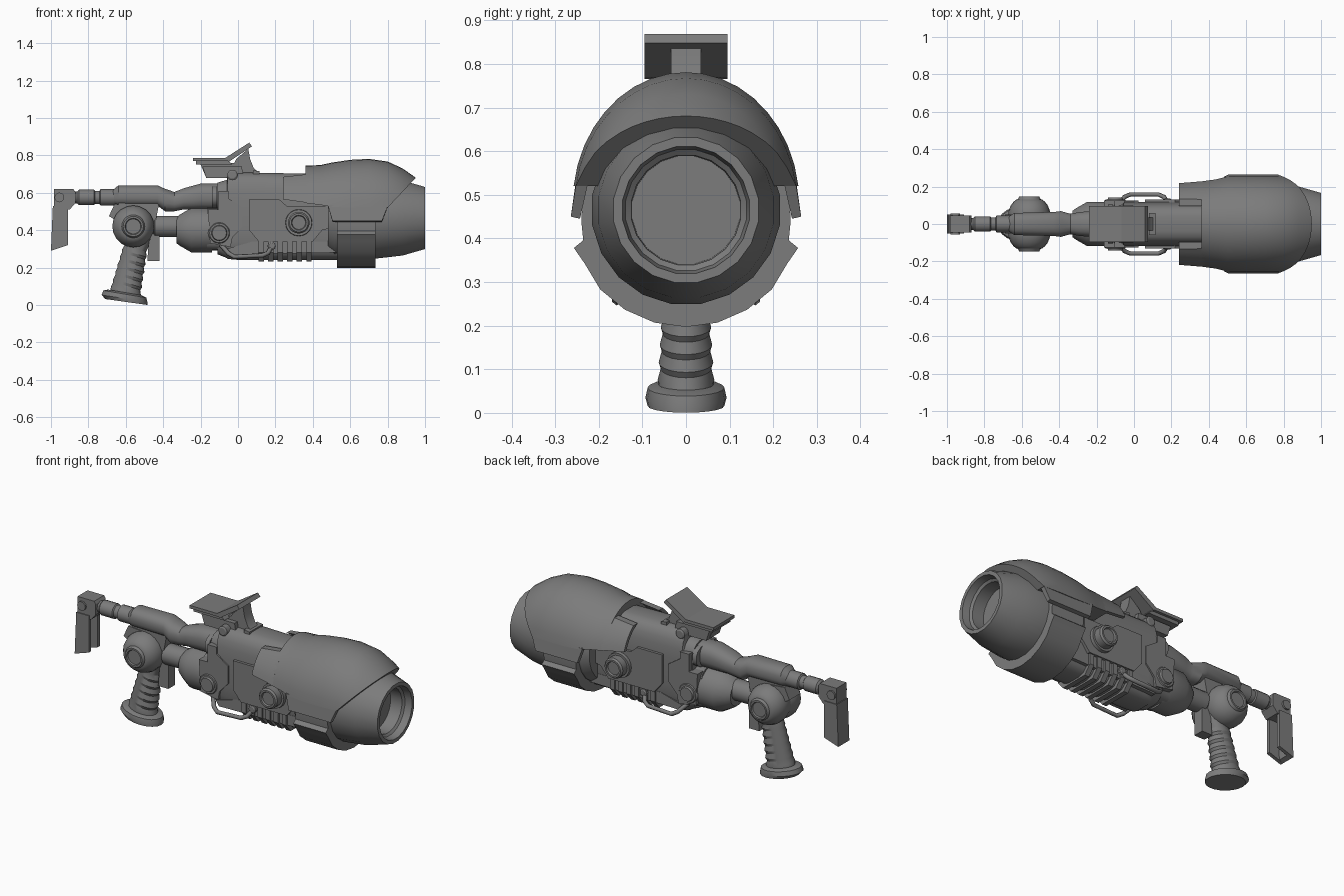
import bpy, bmesh
from math import sin, cos, asin, pi, radians, copysign
from mathutils import Vector

if "Cube" in bpy.data.objects:
    bpy.data.objects.remove(bpy.data.objects["Cube"])


def finish(name, bm, mirror=False):
    bmesh.ops.recalc_face_normals(bm, faces=bm.faces[:])
    me = bpy.data.meshes.new(name)
    bm.to_mesh(me)
    bm.free()
    ob = bpy.data.objects.new(name, me)
    bpy.context.collection.objects.link(ob)
    if mirror:
        ob.modifiers.new("mirror", 'MIRROR').use_axis = (False, True, False)
    return ob


def loft_bm(rings):
    bm = bmesh.new()
    vs = [[bm.verts.new(p) for p in r] for r in rings]
    n = len(rings[0])
    for a, b in zip(vs, vs[1:]):
        for i in range(n):
            j = (i + 1) % n
            bm.faces.new((a[i], a[j], b[j], b[i]))
    bm.faces.new(vs[0])
    bm.faces.new(vs[-1])
    return bm


def loft(name, rings, mirror=False):
    return finish(name, loft_bm(rings), mirror)


def prism(name, prof, y0, y1, mirror=False):
    return loft(name, [[(x, y, z) for x, z in prof] for y in (y0, y1)], mirror)


def oval(x, zlo, zhi, hw, n=20, p=1.0):
    c, h = (zlo + zhi) / 2, (zhi - zlo) / 2
    f = lambda v: copysign(abs(v) ** p, v)
    return [(x, hw * f(cos(2 * pi * (i + .5) / n)), c + h * f(sin(2 * pi * (i + .5) / n)))
            for i in range(n)]


def turn_x(name, zc, prof, n=20):
    return loft(name, [oval(x, zc - r, zc + r, r, n) for x, r in prof])


def turn_y(name, xc, zc, prof, n=20):
    return loft(name, [[(xc + r * cos(2 * pi * i / n), y, zc + r * sin(2 * pi * i / n))
                        for i in range(n)] for y, r in prof], True)


# Barrel with hollow muzzle
turn_x("barrel", .465, [(.48, .19), (.52, .215), (.75, .218), (.88, .203), (1, .168), (1, .147),
                        (.96, .14), (.95, .127), (.88, .125)])

# Upper shroud, front end cut on a slant
ZC = .48


def arc(x, ry, rz, z0, z1=None, n=18):
    a0 = asin((z0 - ZC) / rz)
    a1 = pi - a0 if z1 is None else asin((z1 - ZC) / rz)
    return [(x, ry * cos(a0 + (a1 - a0) * i / n), ZC + rz * sin(a0 + (a1 - a0) * i / n))
            for i in range(n + 1)]


bm = loft_bm([arc(*s) for s in [
    (.36, .235, .265, .545), (.44, .244, .268, .535), (.5, .257, .281, .525), (.6, .26, .296, .52),
    (.7, .26, .301, .52), (.8, .255, .287, .52), (.88, .232, .25, .52), (.98, .19, .18, .52)]])
bmesh.ops.bisect_plane(bm, geom=bm.verts[:] + bm.edges[:] + bm.faces[:], plane_co=(.95, 0, .68),
                       plane_no=Vector((.16, 0, -.15)).normalized(), clear_outer=True)
bmesh.ops.holes_fill(bm, edges=[e for e in bm.edges if e.is_boundary], sides=0)
finish("shroud", bm)

# Rear side panels of the shroud, and its hanging side flaps
loft("shroud_rear_panel", [arc(x, ry, rz, zb, zt, 6) + arc(x, ry - .02, rz - .02, zb, zt, 6)[::-1]
                           for x, ry, rz, zb, zt in [(.24, .232, .25, .565, .685),
                                                     (.38, .237, .265, .545, .70)]], True)
loft("shroud_flap", [[(.48, .225, .535), (.80, .225, .525), (.80, .252, .525), (.48, .252, .535)],
                     [(.505, .243, .445), (.77, .243, .445), (.77, .264, .45), (.505, .264, .45)]], True)

# Lower barrel guard with pointed lips, and the wall above it
rings = []
for x in (.53, .735):
    lip = [(.235, .396), (.257, .378)]
    out = [(.268 * cos(a), .465 + .268 * sin(a))
           for a in [radians(-27 - 126 * i / 8) for i in range(9)]]
    inn = [(.205 * cos(a), .465 + .205 * sin(a))
           for a in [radians(-155 + 130 * i / 8) for i in range(9)]]
    sec = lip + [(.232, .342)] + out[1:-1] + [(-.232, .342)] + [(-y, z) for y, z in lip[::-1]] + inn
    rings.append([(x, y, z) for y, z in sec])
loft("lower_guard", rings)
loft("guard_wall", [[(x, .19, .38), (x, .235, .39), (x, .24, .44), (x, .235, .53), (x, .19, .53)]
                    for x in (.53, .735)], True)

# Main body and raised side panels
loft("body_rear", [oval(x, .29, .52, w, 24, .55) for x, w in [(-.165, .10), (-.10, .11)]])
loft("body", [oval(x, a, b, w, 24, .55) for x, a, b, w in [
    (-.11, .27, .655, .10), (-.06, .25, .67, .115), (-.055, .245, .71, .118),
    (.0, .24, .71, .118), (.53, .24, .70, .118)]])
prism("rear_side_panel", [(-.16, .51), (-.105, .51), (-.105, .61), (-.05, .61), (-.05, .57),
                          (.025, .52), (.025, .42), (-.03, .36), (-.04, .31), (-.15, .33)],
      .05, .125, True)
prism("front_side_panel", [(.06, .565), (.22, .565), (.26, .53), (.53, .53), (.53, .42),
                           (.45, .40), (.40, .34), (.11, .34), (.06, .40)], .05, .132, True)
prism("lower_side_rail", [(-.06, .30), (.08, .34), (.53, .34), (.53, .28), (-.04, .27)], .04, .115, True)

# Cooling ribs underneath
for i in range(6):
    x = .11 + .051 * i
    loft("cooling_rib", [[(x + d, y, z) for y, z in [
        (-.125, .34), (-.125, .28), (-.085, .232), (.085, .232), (.125, .28), (.125, .34)]]
        for d in (0, .028)])

# Side knobs and small bolts
turn_y("rear_knob", -.10, .385, [(.08, .06), (.12, .06), (.13, .052), (.13, .042), (.142, .038)])
turn_y("front_knob", .325, .44, [(.10, .075), (.15, .07), (.15, .058), (.19, .058), (.2, .05),
                                 (.2, .04), (.19, .036)])
turn_y("top_bolt", -.03, .695, [(.04, .028), (.095, .028), (.10, .02)], 12)

# Side carry bars
cu = bpy.data.curves.new("carry_bar", 'CURVE')
cu.dimensions, cu.bevel_depth, cu.bevel_resolution, cu.use_fill_caps = '3D', .012, 1, True
for s in (-1, 1):
    sp = cu.splines.new('POLY')
    pts = [(-.09, .10, .32), (-.05, .145, .275), (-.02, .158, .258), (.13, .158, .265),
           (.16, .145, .278), (.19, .10, .33)]
    sp.points.add(len(pts) - 1)
    for p, (x, y, z) in zip(sp.points, pts):
        p.co = (x, s * y, z, 1)
bpy.context.collection.objects.link(bpy.data.objects.new("carry_bar", cu))
turn_y("bar_clamp", .18, .315, [(.09, .022), (.13, .022), (.135, .015)], 10)

# Sight: pedestal, plates and tilted screen
prism("sight_pedestal", [(-.2, .75), (-.17, .68), (.11, .68), (.11, .71), (.085, .73), (.065, .78),
                         (.055, .835), (-.01, .78), (-.02, .76)], -.034, .034)
prism("sight_foot", [(-.19, .74), (-.17, .68), (.03, .68), (.02, .74)], -.06, .06)
prism("sight_stop", [(.08, .72), (.08, .69), (.115, .69), (.115, .715)], -.06, .06)
prism("sight_plate", [(-.24, .77), (-.24, .787), (-.06, .787), (-.04, .77)], -.095, .095)
prism("sight_plate_lower", [(-.225, .75), (-.225, .772), (-.05, .772), (-.03, .75)], -.08, .08)
prism("sight_screen", [(-.07, .785), (.06, .868), (.075, .848), (-.05, .765)], -.095, .095)

# Rear chamber, neck and upper tube
turn_x("rear_chamber", .40, [(-.33, .07), (-.31, .085), (-.25, .12), (-.14, .12)])
turn_x("neck", .42, [(-.52, .05), (-.45, .05), (-.445, .058), (-.30, .058)], 16)
loft("upper_tube", [oval(x, a, b, w, 16, .8) for x, a, b, w in [
    (-.67, .54, .615, .04), (-.64, .53, .64, .06), (-.43, .53, .64, .065), (-.39, .50, .622, .07),
    (-.34, .50, .605, .055), (-.29, .51, .625, .065), (-.2, .51, .65, .072), (-.05, .51, .65, .072)]])
loft("collar", [oval(x, .515, .642, .105, 16, .8) for x in (-.138, -.112)])

# Round joint and its bracket
turn_y("joint_ball", -.56, .42, [(0, .105), (.03, .112), (.065, .112), (.098, .1), (.12, .083),
                                 (.13, .07), (.132, .062), (.146, .054), (.146, .044), (.138, .04)])
prism("joint_link", [(-.64, .55), (-.42, .55), (-.44, .45), (-.62, .45)], -.045, .045)
prism("rear_tab", [(-.69, .475), (-.66, .54), (-.56, .53), (-.60, .42)], -.05, .05)


# Ribbed grip with foot, and trigger
def tilted(cx, cz, rx, ry, slope, n=20):
    return [(cx + rx * cos(2 * pi * i / n), ry * sin(2 * pi * i / n),
             cz - slope * rx * cos(2 * pi * i / n)) for i in range(n)]


grip = [tilted(-.53, .36, .075, .055, .1)]
for i in range(6):
    t = i / 5
    cx, cz, rx, ry = -.55 - .045 * t, .29 - .20 * t, .066 + .014 * t, .053 + .012 * t
    grip += [tilted(cx, cz + .012, rx - .008, ry - .007, .3), tilted(cx - .004, cz - .014, rx, ry, .3)]
loft("grip", grip + [tilted(-.6, .05, .085, .062, .16)])
loft("grip_foot", [tilted(-.605, .067, .09, .07, .17), tilted(-.605, .058, .115, .088, .17),
                   tilted(-.607, .035, .122, .093, .15), tilted(-.597, .016, .112, .088, .14)])
prism("trigger", [(-.47, .39), (-.42, .37), (-.42, .235), (-.485, .235), (-.48, .30)], -.03, .03)

# Stock rod, hinge and folding butt channel
turn_x("stock_rod", .575, [(-.90, .032), (-.86, .032), (-.85, .042), (-.77, .042), (-.765, .036),
                           (-.74, .036), (-.735, .045), (-.64, .045)], 16)
prism("stock_hinge", [(-.985, .53), (-.985, .62), (-.88, .62), (-.87, .605), (-.87, .545),
                      (-.90, .51), (-.97, .51)], -.045, .045)
turn_y("hinge_pin", -.955, .575, [(.03, .026), (.055, .026), (.055, .014)], 12)
prism("butt_side", [(-.99, .53), (-.91, .53), (-.91, .32), (-1, .29)], .03, .05, True)
prism("butt_back", [(-.99, .53), (-.965, .53), (-.975, .30), (-1, .29)], -.045, .045)

# Dark grey material, smooth shading with sharp edges kept
mat = bpy.data.materials.new("dark_grey")
mat.diffuse_color = (.2, .2, .2, 1)
mat.use_nodes = True
mat.node_tree.nodes["Principled BSDF"].inputs["Base Color"].default_value = mat.diffuse_color
bpy.ops.object.select_all(action='DESELECT')
for ob in bpy.context.scene.objects:
    ob.data.materials.append(mat)
    if ob.type == 'MESH':
        ob.select_set(True)
        bpy.context.view_layer.objects.active = ob
bpy.ops.object.shade_smooth_by_angle(angle=radians(30))
